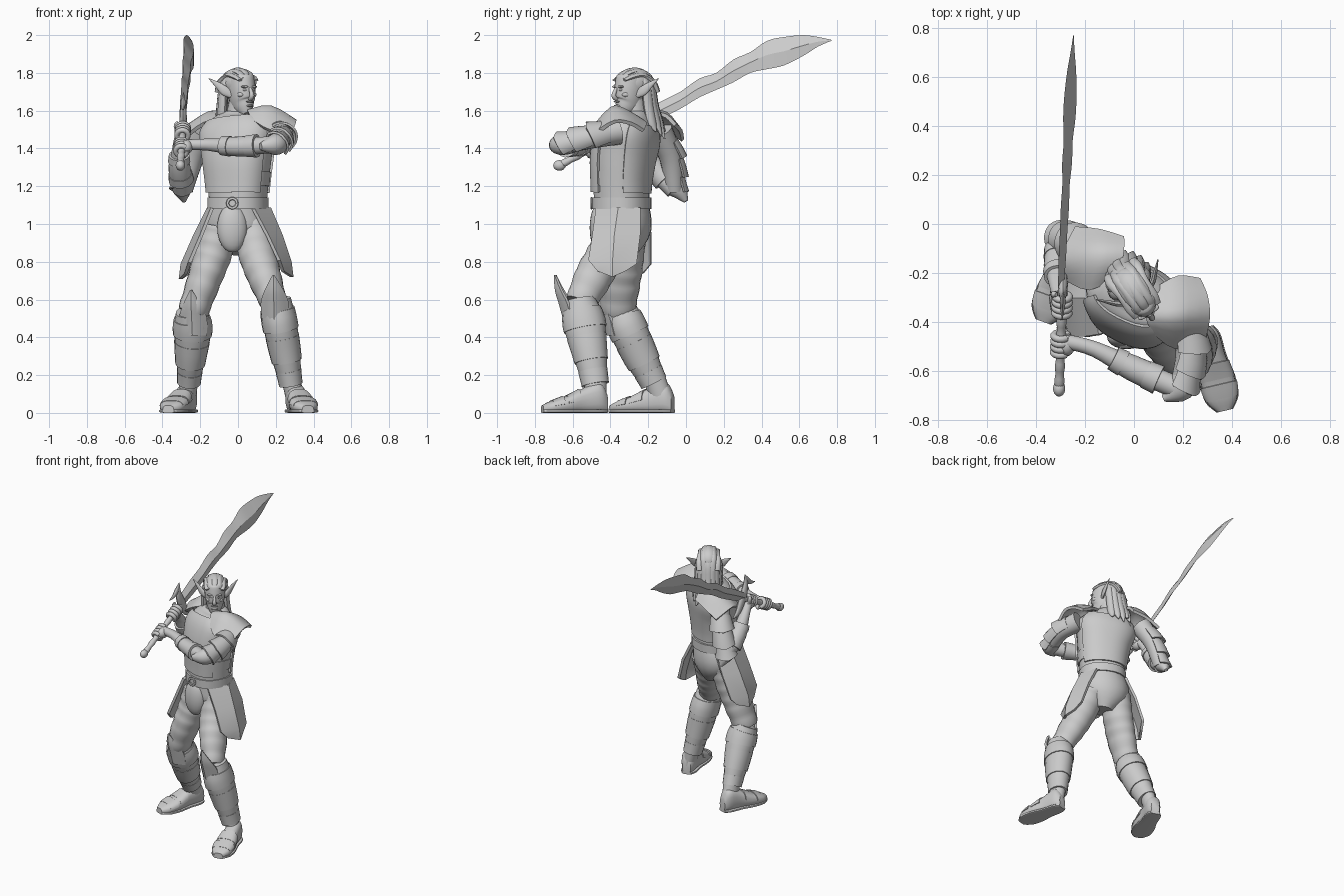
import bpy, bmesh
from math import sin, cos, pi, radians, atan2, copysign
from mathutils import Vector, Matrix

cube = bpy.data.objects.get("Cube")
if cube:
    bpy.data.objects.remove(cube, do_unlink=True)

grey = bpy.data.materials.new("plain_grey")
grey.use_nodes = True
tone = (0.6, 0.6, 0.6, 1)
grey.diffuse_color = tone
grey.node_tree.nodes["Principled BSDF"].inputs["Base Color"].default_value = tone
X, Y, Z = Vector((1, 0, 0)), Vector((0, 1, 0)), Vector((0, 0, 1))


def finish(name, bm, angle=40):
    bmesh.ops.remove_doubles(bm, verts=bm.verts[:], dist=0.0001)
    bmesh.ops.recalc_face_normals(bm, faces=bm.faces[:])
    mesh = bpy.data.meshes.new(name)
    bm.to_mesh(mesh)
    bm.free()
    mesh.shade_smooth()
    mesh.set_sharp_from_angle(angle=radians(angle))
    mesh.materials.append(grey)
    obj = bpy.data.objects.new(name, mesh)
    bpy.context.scene.collection.objects.link(obj)
    return obj


def skin(name, rings, closed=True, thick=0, rim=0, angle=40):
    """Bridge rows of points; closed rows get caps, open rows get thickness."""
    bm = bmesh.new()
    rows = [[bm.verts.new(p) for p in ring] for ring in rings]
    n = len(rows[0])
    for a, b in zip(rows, rows[1:]):
        for i in range(n if closed else n - 1):
            j = (i + 1) % n
            bm.faces.new((a[i], a[j], b[j], b[i]))
    if closed:
        bm.faces.new(rows[0])
        bm.faces.new(rows[-1])
    bmesh.ops.recalc_face_normals(bm, faces=bm.faces[:])
    if rim:
        bmesh.ops.inset_region(bm, faces=bm.faces[:], thickness=rim, depth=-rim / 3)
    if thick:
        bmesh.ops.solidify(bm, geom=bm.faces[:], thickness=thick)
    return finish(name, bm, angle)


def spline(pts, k=4):
    out, last = [], len(pts) - 1
    for i in range(last):
        quad = list(zip(pts[max(i - 1, 0)], pts[i], pts[i + 1], pts[min(i + 2, last)]))
        for t in [j / k for j in range(k)]:
            out.append([b + t / 2 * (c - a + t * (2 * a - 5 * b + 4 * c - d + t * (3 * b - a - 3 * c + d)))
                        for a, b, c, d in quad])
    return out + [list(pts[-1])]


def smooth_grid(rows):
    """Refine a grid of points along its rows and then along its columns."""
    for _ in range(2):
        flat = spline([[v for p in row for v in p] for row in rows], 3)
        rows = list(zip(*[[f[i:i + 3] for i in range(0, len(f), 3)] for f in flat]))
    return rows


def loft(name, secs, ref=X, out=None, half=pi, n=20, p=2, k=4, axis=None, peak=0, thick=0.012):
    """Sweep ellipses (x, y, z, width, depth); 'out' makes an open shell facing that way."""
    path = spline(secs, k)
    mids = [Vector(s[:3]) for s in path]
    rings = []
    for i, s in enumerate(path):
        d = axis or (mids[min(i + 1, len(mids) - 1)] - mids[max(i - 1, 0)]).normalized()
        u = (ref - d * ref.dot(d)).normalized()
        v = d.cross(u)
        mid = atan2(Vector(out).dot(v), Vector(out).dot(u)) if out else 0
        ring = []
        for j in range(n):
            t = (2 * j / (n - 1) - 1) * half if out else 2 * pi * j / n
            c, q = [copysign(abs(f(mid + t)) ** (2 / p), f(mid + t)) for f in (cos, sin)]
            lift = peak * (1 - abs(t) / half) * i / len(path)
            ring.append(mids[i] + u * s[3] * c + v * s[4] * q + d * lift)
        rings.append(ring)
    return skin(name, rings, not out, thick if out else 0)


def band(name, path, i, j, g0, g1, **kw):
    """An overlapping collar that follows part of a finer path."""
    part = path[i:j + 1]
    grow = [g0 + (g1 - g0) * m / (len(part) - 1) for m in range(len(part))]
    return loft(name, [s[:3] + [s[3] + g, s[4] + g] for s, g in zip(part, grow)], k=1, **kw)


def ball(name, c, r):
    bm = bmesh.new()
    m = Matrix.Translation(c) @ Matrix.Diagonal((*r, 1))
    bmesh.ops.create_uvsphere(bm, u_segments=20, v_segments=12, radius=1, matrix=m)
    return finish(name, bm)


# Torso, cuirass and belt
turn, chest = Vector((.89, -.45, 0)), Vector((-.3, -.95, 0))
torso = [(0, -.34, 1.08, .15, .14), (0, -.34, 1.2, .16, .14), (0, -.33, 1.35, .18, .15),
         (0, -.3, 1.48, .2, .14), (0, -.28, 1.56, .14, .1), (0, -.28, 1.6, .06, .06)]
loft("torso", torso, turn, p=2.3)
fine = spline(torso)
band("breastplate", fine, 3, 15, .012, .012, ref=turn, out=chest, half=1.1, p=2.5, thick=.02)
band("backplate", fine, 3, 15, .01, .01, ref=turn, out=-chest, half=1.2, p=2.3, thick=.02)
band("side_strap", fine, 4, 6, .006, .006, ref=turn, p=2.3)
band("belt", [[0, -.34, 1.08, .16, .15], [0, -.34, 1.14, .16, .15]], 0, 1, .001, .001, ref=turn, p=2.3)
loft("pelvis", [(0, -.34, 1.1, .15, .14), (-.01, -.33, .97, .17, .14), (-.01, -.35, .85, .07, .09)], turn)
ball("front_guard", (-.03, -.46, .98), (.08, .05, .13))
loft("buckle", [(-.03 + .025 * cos(a * pi / 4), -.5, 1.11 + .025 * sin(a * pi / 4), .006, .008)
                for a in range(9)], Y, n=8)

# Hip plates with a raised rim
skin("left_hip_plate", [
    [(.14, -.24, 1.09), (.18, -.36, 1.09), (.09, -.48, 1.09)],
    [(.21, -.24, .95), (.24, -.38, .95), (.17, -.5, .94)],
    [(.26, -.26, .79), (.29, -.39, .8), (.23, -.52, .81)],
    [(.27, -.32, .75), (.3, -.39, .72), (.25, -.47, .75)]], False, .018, .018, 25)
skin("right_hip_plate", [
    [(-.11, -.2, 1.09), (-.17, -.3, 1.09), (-.15, -.45, 1.09)],
    [(-.18, -.18, .95), (-.24, -.3, .95), (-.21, -.46, .94)],
    [(-.25, -.18, .79), (-.31, -.3, .79), (-.27, -.46, .8)],
    [(-.27, -.22, .74), (-.32, -.3, .71), (-.29, -.4, .74)]], False, .018, .018, 25)


def leg(side, thigh, greave, knee, face, heel, toe):
    folds = spline(thigh, 6)
    for i, s in enumerate(folds):
        s[3] += .002 * sin(2 * i)
        s[4] += .002 * sin(2 * i)
    loft(side + "_thigh", folds, k=2)
    loft(side + "_greave", greave)
    path = spline(greave)
    band(side + "_greave_top", path, 2, 5, .006, .006)
    band(side + "_greave_middle", path, 6, 9, .002, .006)
    band(side + "_greave_cuff", path, 10, 12, .002, .008)
    # Pointed knee plate growing out of the greave
    knee, face = Vector(knee), Vector(face).normalized()
    across = face.cross(Z)
    rows = [[knee + across * w * m + face * (f - w * m * m * .7) + Z * h for m in (-1, 0, 1)]
            for w, f, h in ((.005, .13, .15), (.05, .125, .07), (.075, .105, 0), (.07, .08, -.09))]
    skin(side + "_knee_plate", smooth_grid(rows), False, .015)
    # Boot, sole and toe bands
    heel, toe = Vector(heel), Vector(toe)
    d = (toe - heel).normalized()
    s = d.cross(Z)

    def foot(t, a, b):
        return [*(heel + d * t + Z * b), a, b]
    boot = [foot(0, .03, .05), foot(.04, .05, .08), foot(.13, .055, .065), foot(.22, .07, .045),
            foot(.3, .065, .032), foot(.35, .03, .02)]
    loft(side + "_boot", boot, s, axis=d, p=2.6)
    loft(side + "_sole", [r[:2] + [.01, r[3] + .004, .01] for r in boot], s, axis=d, p=4)
    path = spline(boot)
    for m, name in enumerate(("instep", "toe")):
        band(f"{side}_{name}_band", path, 9 + 4 * m, 12 + 4 * m, .006, .002,
             ref=s, out=Z, half=1.5, axis=d, p=2.6)
    low = Vector(greave[-1][:3])
    base = heel + d * .06
    loft(side + "_ankle", [(*(low + Z * .03), .05, .06), (*(base + Z * .06), .045, .06)], s)


leg("left", [(.08, -.36, .98, .1, .11), (.1, -.42, .85, .1, .1), (.14, -.49, .72, .09, .1), (.19, -.56, .58, .07, .08)],
    [(.2, -.56, .6, .08, .08), (.22, -.54, .48, .09, .11), (.25, -.51, .32, .08, .09), (.28, -.48, .15, .055, .065)],
    (.2, -.57, .58), (-.1, -1, 0), (.29, -.42, 0), (.37, -.76, 0))
leg("right", [(-.1, -.32, .98, .1, .11), (-.13, -.33, .85, .1, .11), (-.18, -.35, .7, .09, .11), (-.24, -.36, .53, .08, .09)],
    [(-.25, -.35, .54, .08, .09), (-.24, -.31, .45, .1, .1), (-.25, -.24, .3, .08, .09), (-.26, -.17, .16, .055, .065)],
    (-.23, -.34, .5), (-.15, -1, 0), (-.25, -.07, 0), (-.37, -.4, 0))

# Shoulder plates
skin("left_pauldron", smooth_grid([
    [(.1, -.25, 1.57), (.18, -.21, 1.54), (.27, -.22, 1.5)],
    [(.06, -.33, 1.6), (.18, -.32, 1.61), (.3, -.29, 1.54)],
    [(.05, -.39, 1.6), (.17, -.4, 1.62), (.31, -.38, 1.55)],
    [(.08, -.45, 1.55), (.17, -.51, 1.5), (.29, -.48, 1.49)]]), False, .02)
skin("right_pauldron", smooth_grid([
    [(-.04, -.05, 1.53), (-.14, -.02, 1.5), (-.24, -.01, 1.45)],
    [(-.04, -.1, 1.58), (-.15, -.1, 1.59), (-.28, -.09, 1.5)],
    [(-.05, -.16, 1.59), (-.16, -.18, 1.59), (-.29, -.16, 1.51)],
    [(-.07, -.21, 1.56), (-.18, -.27, 1.54), (-.28, -.23, 1.47)]]), False, .02)

# Sword: grip, pommel, horned guard and wavy blade
butt, neck = Vector((-.305, -.67, 1.31)), Vector((-.29, -.25, 1.53))
along = (neck - butt).normalized()
rise = X.cross(along).normalized()
grip = [butt.lerp(neck, i / 14) for i in range(15)]
loft("grip", [(*c, r, r) for c, r in zip(grip, [.017, .021] * 8)], k=2, n=14)
ball("pommel", butt, (.025, .033, .028))
loft("guard", [(*(neck + rise * h + along * f), w, w * .6) for h, f, w in
               ((-.15, .05, .003), (-.1, .01, .024), (0, 0, .034), (.1, .01, .024), (.16, .05, .003))], along, n=12)
loft("guard_hook", [(*(neck + rise * h + along * f), w, w * .6) for h, f, w in
                    ((.16, .05, .003), (.13, 0, .02), (.12, -.04, .015), (.13, -.09, .003))], rise, n=12)
edge = [(-.26, 1.57, 1.5), (-.13, 1.65, 1.56), (-.03, 1.7, 1.61), (.07, 1.77, 1.67), (.16, 1.8, 1.71), (.25, 1.87, 1.75),
        (.34, 1.91, 1.8), (.43, 1.97, 1.82), (.52, 1.99, 1.84), (.62, 2, 1.89), (.7, 1.99, 1.94), (.77, 1.975, 1.97)]
blade = []
for y, top, low in spline(edge, 3):
    x, h, mid = -.285 + .05 * y, (top - low) / 6, (top + low) / 2
    blade.append([(x - h, y, top), (x + h, y, mid), (x + h, y, low), (x - h, y, mid)])
skin("blade", blade, angle=20)


def arm(side, upper, lower, out, elbow, t):
    loft(side + "_upper_arm", upper)
    path = spline(upper)
    for i, letter in enumerate("abc"):
        band(f"{side}_arm_plate_{letter}", path, 2 * i + 2, 2 * i + 4, .004, .026,
             out=out, half=1.5, n=15, peak=.04)
    loft(side + "_elbow_guard", elbow)
    loft(side + "_forearm", lower)
    path = spline(lower)
    band(side + "_bracer", path, 2, 6, .01, .006)
    band(side + "_bracer_rim", path, 2, 3, .016, .012)
    band(side + "_wrist_rim", path, 5, 6, .012, .012)
    # Fist closed around the grip
    c = butt.lerp(neck, t)
    u = (Vector(lower[-2][:3]) - c).normalized()
    u = (u - along * u.dot(along)).normalized()
    v = along.cross(u)
    ball(side + "_palm", c + u * .025, (.035, .045, .038))
    for k, letter in enumerate("abcd"):
        mid = c + along * (k - 1.5) * .025
        loft(f"{side}_finger_{letter}", [(*(mid + (u * cos(a) + v * sin(a)) * .03), .014, .014)
             for a in [m * pi / 5 for m in range(10)]], along, n=10, k=2)
    loft(side + "_thumb", [(*(c + u * .04 + along * .01), .016, .016), (*(c + v * .035 + along * .05), .015, .015),
                           (*(c - u * .02 + v * .03 + along * .06), .008, .008)], along, n=10)


arm("left", [(.19, -.36, 1.49, .07, .07), (.23, -.5, 1.46, .06, .06), (.2, -.65, 1.42, .05, .05)],
    [(.18, -.67, 1.42, .045, .045), (0, -.59, 1.41, .045, .045), (-.16, -.51, 1.42, .032, .032),
     (-.27, -.48, 1.42, .03, .028)],
    (.7, -.1, .6), [(.22, -.6, 1.43, .055, .055), (.19, -.67, 1.42, .055, .055), (.12, -.71, 1.41, .015, .02)], .43)
arm("right", [(-.18, -.14, 1.49, .07, .07), (-.24, -.08, 1.35, .06, .06), (-.29, -.06, 1.18, .05, .05)],
    [(-.29, -.06, 1.18, .05, .05), (-.31, -.17, 1.3, .05, .05), (-.31, -.25, 1.42, .035, .032),
     (-.3, -.3, 1.48, .03, .03)],
    (-.6, .7, .2), [(-.3, -.09, 1.23, .05, .06), (-.295, -.04, 1.18, .05, .05), (-.285, 0, 1.12, .01, .012)], .81)

# Head, turned toward its left
loft("neck", [(0, -.27, 1.54, .07, .07), (.01, -.28, 1.66, .055, .06)])
head = [loft("face", [(0, -.07, 1.58, .025, .025), (0, -.05, 1.61, .045, .055), (0, -.03, 1.64, .058, .075),
                      (0, -.02, 1.68, .066, .085), (0, -.01, 1.73, .07, .09), (0, 0, 1.78, .065, .085),
                      (0, 0, 1.81, .03, .04)], n=24),
        loft("nose", [(0, -.1, 1.72, .008, .008), (0, -.117, 1.68, .013, .012), (0, -.1, 1.66, .012, .01)], n=12),
        ball("hair_cap", (0, .02, 1.745), (.077, .1, .082)),
        ball("upper_lip", (0, -.098, 1.648), (.024, .012, .005)),
        ball("lower_lip", (0, -.098, 1.626), (.02, .012, .006))]
for name, s in (("left", 1), ("right", -1)):
    head.append(ball(name + "_brow", (.026 * s, -.09, 1.727), (.024, .012, .007)))
    head.append(ball(name + "_eye", (.026 * s, -.088, 1.71), (.012, .01, .007)))
    head.append(ball(name + "_cheek", (.038 * s, -.063, 1.685), (.02, .025, .016)))
    head.append(loft(name + "_ear", [(.06 * s, -.01, 1.68, .015, .01), (.09 * s, .01, 1.705, .025, .01),
                                     (.12 * s, .04, 1.74, .015, .007), (.15 * s, .07, 1.77, .002, .002)], Z, n=12))
# Hair combed back over the crown
for i, name in zip(range(-2, 3), ("far_right", "right", "middle", "left", "far_left")):
    drop = .007 * i * i
    head.append(loft(name + "_crown_lock", [
        (.024 * i, -.08, 1.775 - drop / 2, .017, .006), (.026 * i, -.04, 1.805 - drop, .022, .012),
        (.026 * i, .03, 1.814 - drop, .022, .014), (.03 * i, .09, 1.78 - drop, .024, .016),
        (.03 * i, .12, 1.7, .02, .014)], n=10))
# Long locks falling behind the ears
for i, letter in enumerate("abcdefghi"):
    t = radians(20 * i - 80)
    s, c = sin(t), cos(t)
    head.append(loft("hair_lock_" + letter, [
        (.04 * s, .02 + .05 * c, 1.8, .02, .012), (.07 * s, .03 + .08 * c, 1.73, .028, .02),
        (.075 * s, .04 + .09 * c, 1.62, .03, .024), (.01 + .08 * s, .05 + .11 * c, 1.53, .026, .02),
        (.03 + .08 * s, .06 + .12 * c, 1.45 + .02 * (i % 3), .004, .004)], Vector((c, -s, 0)), n=10))
for part in head:
    part.location = (.01, -.285, 0)
    part.rotation_euler.z = radians(33)
